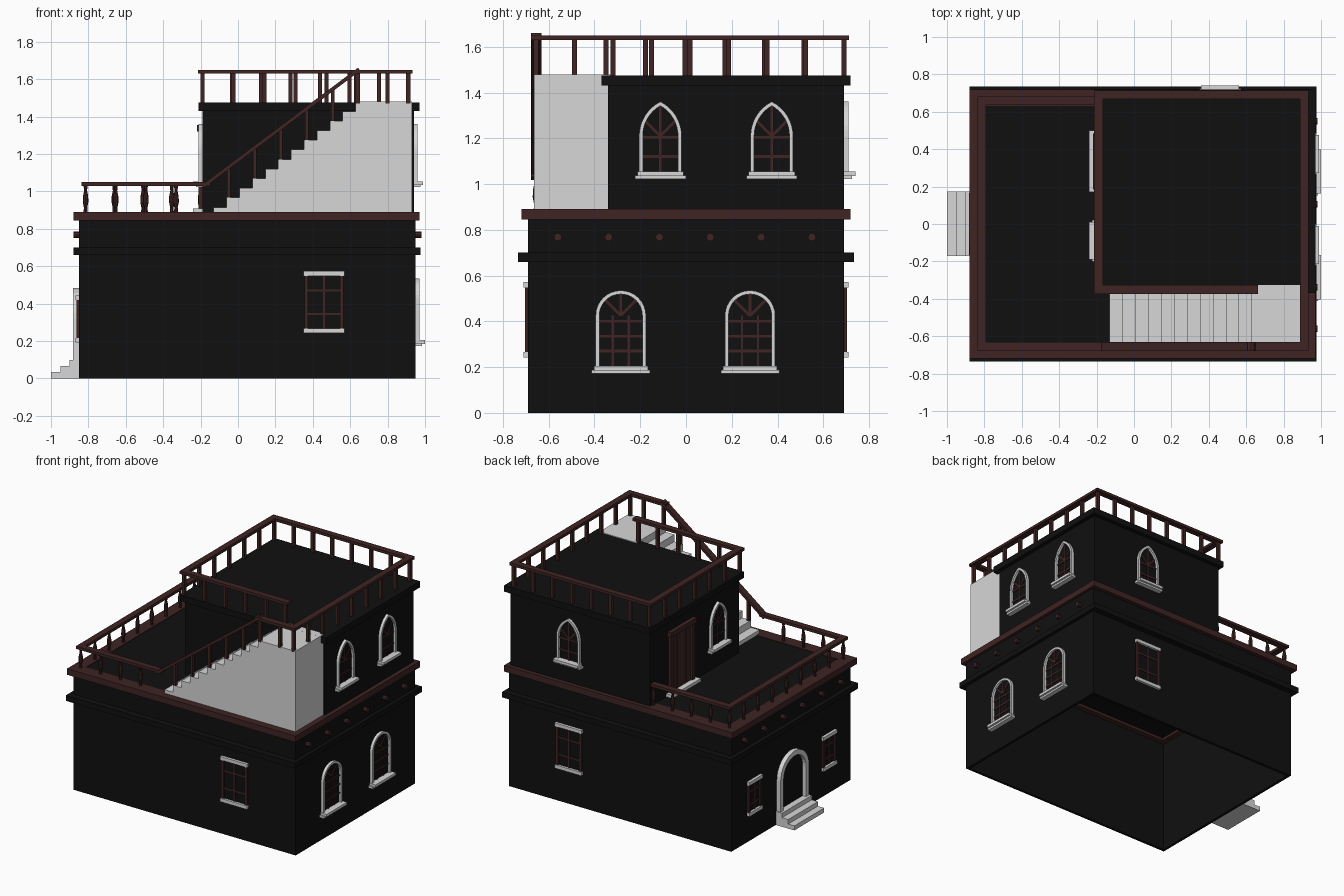
import bpy, bmesh, math
from mathutils import Matrix, Vector

if "Cube" in bpy.data.objects:
    bpy.data.objects.remove(bpy.data.objects["Cube"])


def material(name, color):
    m = bpy.data.materials.new(name)
    m.use_nodes = True
    m.diffuse_color = (*color, 1)
    m.node_tree.nodes["Principled BSDF"].inputs["Base Color"].default_value = (*color, 1)
    return m


BLACK = material("black plaster", (0.005, 0.005, 0.005))
BROWN = material("dark brown wood", (0.05, 0.017, 0.017))
STONE = material("pale stone", (0.68, 0.68, 0.68))
UP = Vector((0, 0, 1))


def finish(name, bm, mat, matrix=None):
    bmesh.ops.recalc_face_normals(bm, faces=bm.faces)
    mesh = bpy.data.meshes.new(name)
    bm.to_mesh(mesh)
    bm.free()
    mesh.materials.append(mat)
    obj = bpy.data.objects.new(name, mesh)
    bpy.context.collection.objects.link(obj)
    if matrix:
        obj.matrix_world = matrix
    return obj


def add_box(bm, x0, x1, y0, y1, z0, z1):
    size = Matrix.Diagonal((x1 - x0, y1 - y0, z1 - z0, 1))
    mid = Matrix.Translation(((x0 + x1) / 2, (y0 + y1) / 2, (z0 + z1) / 2))
    bmesh.ops.create_cube(bm, size=1, matrix=mid @ size)


def boxes(name, mat, *dims, matrix=None):
    bm = bmesh.new()
    for d in dims:
        add_box(bm, *d)
    return finish(name, bm, mat, matrix)


def add_beam(bm, a, b, width, height, up=UP):
    a, b = Vector(a), Vector(b)
    x = (b - a).normalized()
    y = up.cross(x)
    y = y.normalized() if y.length > 0.01 else Vector((0, 1, 0))
    rot = Matrix((x, y, x.cross(y))).transposed().to_4x4()
    bmesh.ops.create_cube(bm, size=1, matrix=Matrix.Translation((a + b) / 2) @ rot
                          @ Matrix.Diagonal(((b - a).length, width, height, 1)))


def prism(name, mat, outline, depth, matrix=None):
    """Extrude a flat outline (3D points) along a depth vector."""
    bm = bmesh.new()
    face = bm.faces.new([bm.verts.new(p) for p in outline])
    top = bmesh.ops.extrude_face_region(bm, geom=[face])["geom"]
    bmesh.ops.translate(bm, vec=depth, verts=[v for v in top if isinstance(v, bmesh.types.BMVert)])
    return finish(name, bm, mat, matrix)


def ring(name, mat, x0, x1, y0, y1, z0, z1, t):
    boxes(name, mat, (x0, x1, y0, y0 + t, z0, z1), (x0, x1, y1 - t, y1, z0, z1),
          (x0, x0 + t, y0 + t, y1 - t, z0, z1), (x1 - t, x1, y0 + t, y1 - t, z0, z1))


# Hollow ground floor, bands and terrace
ring("ground_floor_walls", BLACK, -0.85, 0.95, -0.69, 0.69, 0, 0.85, 0.02)
ring("wall_band", BLACK, -0.88, 0.975, -0.735, 0.735, 0.66, 0.70, 0.05)
ring("terrace_rim", BROWN, -0.88, 0.97, -0.72, 0.72, 0.845, 0.89, 0.09)
boxes("terrace_floor", BLACK, (-0.82, 0.92, -0.66, 0.66, 0.865, 0.886))

# Upper floor and its cornice
boxes("upper_floor", BLACK, (-0.19, 0.94, -0.34, 0.69, 0.88, 1.43))
boxes("roof_cornice", BLACK, (-0.21, 0.97, -0.37, 0.72, 1.43, 1.475))

# Beam ends on both short sides
bm = bmesh.new()
for side in (-0.86, 0.96):
    for i in range(6):
        spot = Matrix.Translation((side, -0.56 + 0.222 * i, 0.768))
        bmesh.ops.create_cone(bm, cap_ends=True, segments=8, radius1=0.018, radius2=0.018,
                              depth=0.04, matrix=spot @ Matrix.Rotation(math.pi / 2, 4, "Y"))
finish("beam_ends", bm, BROWN)

# Outer staircase with landing
STEPS, RUN, RISE = 12, 0.069, 0.0513
profile = [(-0.13, -0.665, 0.885)]
for i in range(STEPS):
    x, z = -0.13 + RUN * i, 0.915 + RISE * i
    profile += [(x, -0.665, z), (x + RUN if i < STEPS - 1 else 0.93, -0.665, z)]
profile.append((0.93, -0.665, 0.885))
prism("staircase", STONE, profile, (0, 0.325, 0))
boxes("landing_top", STONE, (0.63, 0.9, -0.38, -0.325, 1.45, 1.4795))

# Entrance steps
boxes("entrance_steps", STONE, *[(-1 + 0.05 * i, -0.84, -0.17, 0.175, 0, 0.033 * (i + 1))
                                 for i in range(3)])


# Railings
def rail(name, points):
    bm = bmesh.new()
    for a, b in zip(points, points[1:]):
        d = (Vector(b) - Vector(a)).normalized() * 0.022
        add_beam(bm, Vector(a) - d, Vector(b) + d, 0.046, 0.02)
    finish(name, bm, BROWN)


LOW, HIGH = 1.04, 1.64
rail("lower_rail", [(-0.19, 0.66, LOW), (-0.815, 0.66, LOW), (-0.815, -0.655, LOW),
                    (-0.17, -0.655, LOW), (0.63, -0.655, HIGH), (0.91, -0.655, HIGH)])
rail("roof_rail", [(0.91, -0.655, HIGH), (0.91, 0.69, HIGH), (-0.19, 0.69, HIGH),
                   (-0.19, -0.35, HIGH), (0.64, -0.35, HIGH)])


def spaced(a, b, n):
    return [Vector(a).lerp(Vector(b), i / n) for i in range(n)]


# Turned balusters round the terrace
bm = bmesh.new()
turning = [(0, 0.011), (0.03, 0.009), (0.06, 0.015), (0.09, 0.014), (0.12, 0.008), (0.15, 0.011)]
spots = (spaced((-0.2, 0.66), (-0.815, 0.66), 4) + spaced((-0.815, 0.66), (-0.815, -0.655), 8)
         + spaced((-0.815, -0.655), (-0.17, -0.655), 4))
for p in spots:
    for (z0, r0), (z1, r1) in zip(turning, turning[1:]):
        bmesh.ops.create_cone(bm, cap_ends=False, segments=8, radius1=r0, radius2=r1, depth=z1 - z0,
                              matrix=Matrix.Translation((p.x, p.y, 0.883 + (z0 + z1) / 2)))
finish("terrace_balusters", bm, BROWN)

# Square posts on the roof, landing and stairs
bm = bmesh.new()
spots = (spaced((0.91, -0.655), (0.91, 0.69), 8) + spaced((0.91, 0.69), (-0.19, 0.69), 7)
         + spaced((-0.19, 0.69), (-0.19, -0.35), 6) + spaced((-0.19, -0.35), (0.64, -0.35), 5)
         + [Vector((0.63, -0.35)), Vector((0.64, -0.655)), Vector((0.8, -0.655))])
for p in spots:
    add_box(bm, p.x - 0.011, p.x + 0.011, p.y - 0.011, p.y + 0.011, 1.47, HIGH)
for i in range(5):
    x = -0.05 + 0.139 * i
    add_box(bm, x - 0.01, x + 0.01, -0.665, -0.645, 0.9 + RISE * int((x + 0.13) / RUN),
            LOW + (x + 0.17) * 0.75)
finish("square_posts", bm, BROWN)


# Openings: local x runs along the wall, y up, z outward
def wall_frame(normal, origin):
    n = Vector(normal)
    m = Matrix((UP.cross(n), UP, n)).transposed().to_4x4()
    return Matrix.Translation(origin) @ m


def arch(w, spring, c, z, inset=0):
    """Arch outline; c is zero for round, larger for more pointed."""
    r = w + c - inset
    end = math.acos(c / r)
    right = [(r * math.cos(end * i / 8) - c, spring + r * math.sin(end * i / 8), z) for i in range(9)]
    right.insert(0, (w - inset, 0, z))
    return right + [(-x, y, z) for x, y, z in reversed(right[:-1])]


def arch_frame(name, m, w, spring, c, band, depth):
    outer, inner = arch(w, spring, c, 0), arch(w, spring, c, 0, band)
    prism(name, STONE, outer + inner[::-1], (0, 0, depth), m)


def arched_window(name, normal, origin, w, spring, c, uprights, levels):
    m = wall_frame(normal, origin)
    arch_frame(name + "_surround", m, w, spring, c, 0.016, 0.02)
    prism(name + "_glass", BLACK, arch(w, spring, c, 0, 0.01), (0, 0, 0.003), m)
    bm = bmesh.new()
    out = Vector((0, 0, 1))
    for u in uprights:
        add_beam(bm, (u, 0, 0.004), (u, spring, 0.004), 0.01, 0.009, out)
    for v in levels:
        add_beam(bm, (0.01 - w, v, 0.004), (w - 0.01, v, 0.004), 0.012, 0.009, out)
    for deg in (45, 90, 135):
        a = math.radians(deg)
        reach = math.sqrt((w + c) ** 2 - (c * math.sin(a)) ** 2) - c * abs(math.cos(a)) - 0.01
        add_beam(bm, (0, spring, 0.004), (reach * math.cos(a), spring + reach * math.sin(a), 0.004),
                 0.012, 0.009, out)
    finish(name + "_bars", bm, BROWN, m)
    boxes(name + "_sill", STONE, (-w - 0.008, w + 0.008, -0.015, 0.004, 0, 0.05),
          (-w - 0.018, w + 0.018, -0.028, -0.012, 0, 0.035), matrix=m)


def square_window(name, normal, origin, w, h):
    m = wall_frame(normal, origin)
    boxes(name + "_glass", BLACK, (-w, w, 0, h, 0, 0.003), matrix=m)
    bars = [(s * w - 0.01, s * w + 0.01, 0, h, 0, 0.014) for s in (-0.9, 0.9)]
    bars += [(-0.006, 0.006, 0, h, 0, 0.008)]
    bars += [(-w, w, h * k - 0.006, h * k + 0.006, 0, 0.008) for k in (0.3, 0.7)]
    boxes(name + "_bars", BROWN, *bars, matrix=m)
    boxes(name + "_sill_and_lintel", STONE, (-w - 0.004, w + 0.004, -0.008, 0.017, 0, 0.02),
          (-w - 0.004, w + 0.004, h - 0.017, h + 0.008, 0, 0.02), matrix=m)


for i, y in enumerate((-0.285, 0.28)):
    arched_window(f"lower_arched_window_{i}", (1, 0, 0), (0.95, y, 0.2), 0.11, 0.225, 0,
                  (-0.035, 0.035), (0.07, 0.135, 0.2))
pointed = {"side_front": ((1, 0, 0), (0.94, -0.112, 1.05)), "side_back": ((1, 0, 0), (0.94, 0.375, 1.05)),
           "back": ((0, 1, 0), (0.46, 0.69, 1.05)), "terrace": ((-1, 0, 0), (-0.19, -0.09, 1.05))}
for key, (normal, origin) in pointed.items():
    arched_window(key + "_pointed_window", normal, origin, 0.093, 0.16, 0.075, (0,), (0.07, 0.155))

square_window("front_window", (0, -1, 0), (0.46, -0.69, 0.25), 0.105, 0.315)
square_window("back_window", (0, 1, 0), (0.46, 0.69, 0.25), 0.105, 0.315)
for side in (-1, 1):
    square_window(f"entrance_window_{side}", (-1, 0, 0), (-0.85, 0.43 * side, 0.2), 0.075, 0.235)

# Arched entrance with plank door
m = wall_frame((-1, 0, 0), (-0.85, 0, 0.099))
arch_frame("entrance_surround", m, 0.165, 0.22, 0, 0.035, 0.032)
prism("entrance_door", BLACK, arch(0.165, 0.22, 0, 0, 0.02), (0, 0, 0.004), m)

# Terrace door
m = wall_frame((-1, 0, 0), (-0.19, 0.335, 0.905))
boxes("terrace_door_frame", BROWN, (-0.14, -0.11, 0, 0.43, 0, 0.02), (0.11, 0.14, 0, 0.43, 0, 0.02),
      (-0.15, 0.15, 0.415, 0.45, 0, 0.03), matrix=m)
boxes("terrace_door_planks", BROWN, *[(-0.108 + 0.054 * i, -0.058 + 0.054 * i, 0, 0.42, 0, 0.009)
                                      for i in range(4)], matrix=m)
boxes("terrace_door_step", STONE, (-0.165, 0.165, -0.025, 0.003, 0, 0.05), matrix=m)
